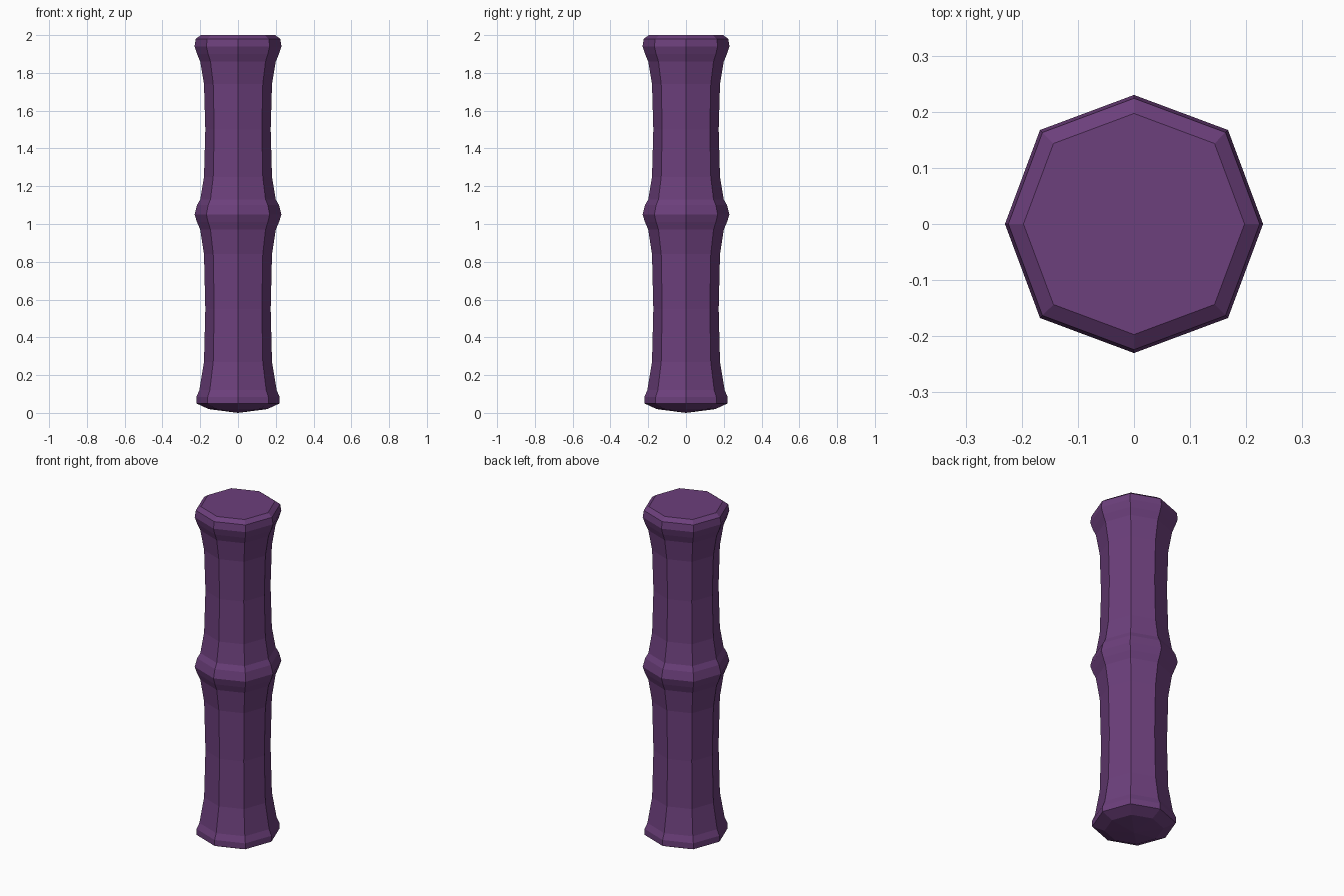
import bpy, bmesh
from math import cos, sin, pi

if "Cube" in bpy.data.objects:
    bpy.data.objects.remove(bpy.data.objects["Cube"])

SIDES = 8
# profile of the pole: (radius, height) from bottom to top
PROFILE = [(0.155, 0.02), (0.22, 0.05), (0.22, 0.085), (0.205, 0.12),
           (0.18, 0.27), (0.173, 0.55), (0.18, 0.84), (0.20, 0.97), (0.217, 1.01),
           (0.23, 1.05), (0.217, 1.10), (0.20, 1.13),
           (0.18, 1.25), (0.173, 1.50), (0.18, 1.74), (0.20, 1.86), (0.217, 1.90),
           (0.23, 1.94), (0.224, 1.98), (0.197, 2.0)]

bm = bmesh.new()


def ring(r, z):
    # diagonal corners sit slightly further out
    return [bm.verts.new((r * k * cos(a), r * k * sin(a), z))
            for i in range(SIDES)
            for a, k in [(i * 2 * pi / SIDES, 1.03 if i % 2 else 1.0)]]


# segmented shaft with swollen joints
rings = [ring(r, z) for r, z in PROFILE]
for a, b in zip(rings, rings[1:]):
    for i in range(SIDES):
        j = (i + 1) % SIDES
        bm.faces.new((a[i], a[j], b[j], b[i]))

# flat top, shallow pointed bottom
bm.faces.new(rings[-1])
tip = bm.verts.new((0, 0, 0))
for i in range(SIDES):
    bm.faces.new((rings[0][(i + 1) % SIDES], rings[0][i], tip))
bmesh.ops.recalc_face_normals(bm, faces=bm.faces)

mesh = bpy.data.meshes.new("bamboo_pole")
bm.to_mesh(mesh)
bm.free()
pole = bpy.data.objects.new("bamboo_pole", mesh)
bpy.context.collection.objects.link(pole)

# purple material
mat = bpy.data.materials.new("purple")
mat.diffuse_color = (0.15, 0.05, 0.20, 1)
mat.use_nodes = True
mat.node_tree.nodes["Principled BSDF"].inputs["Base Color"].default_value = mat.diffuse_color
mesh.materials.append(mat)
